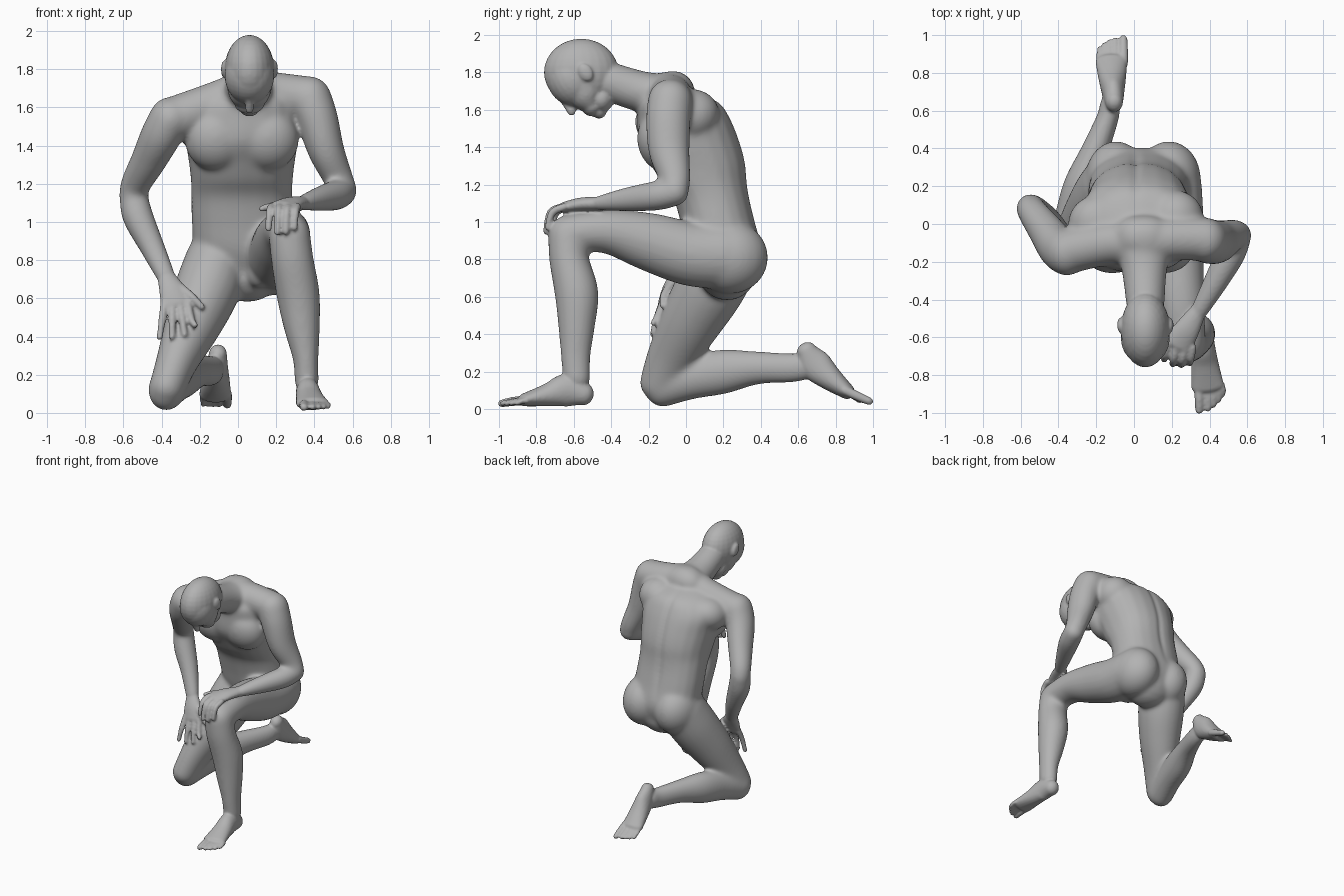
import bpy, bmesh, math
from mathutils import Vector, Matrix

bm = bmesh.new()
SEG = 20


def spow(v, e):
    return math.copysign(abs(v) ** e, v)


def limb(pts, ref=(1, 0, 0), axis=None, e=1.0):
    """Smooth closed tube through (x, y, z, half_width[, half_depth]) sections with rounded ends."""
    P = [tuple(p) if len(p) == 5 else (*p, p[3]) for p in pts]
    Q = [P[0]] + P + [P[-1]]
    path = []
    for i in range(1, len(Q) - 2):
        for k in range(5):
            t = k / 5
            path.append([0.5 * (2 * b + (c - a) * t + (2 * a - 5 * b + 4 * c - d) * t * t
                                + (3 * b - a - 3 * c + d) * t ** 3)
                         for a, b, c, d in zip(*Q[i - 1:i + 3])])
    path.append(list(P[-1]))
    tang = []
    for i in range(len(path)):
        a, b = path[max(i - 1, 0)], path[min(i + 1, len(path) - 1)]
        tang.append(Vector(axis) if axis else (Vector(b[:3]) - Vector(a[:3])).normalized())
    sec = [(Vector(p[:3]), t, p[3], p[4]) for p, t in zip(path, tang)]

    def dome(s, sign):
        c, t, a, b = s
        r = min(a, b)
        return [(c + t * sign * r * math.sin(u), t, a * math.cos(u), b * math.cos(u))
                for u in (0.35, 0.7, 1.05, 1.35)]
    sec = dome(sec[0], -1)[::-1] + sec + dome(sec[-1], 1)
    rings = []
    for c, t, a, b in sec:
        r = Vector(ref)
        s = (r - t * r.dot(t)).normalized()
        o = t.cross(s)
        rings.append([bm.verts.new(c + s * a * spow(math.cos(2 * math.pi * k / SEG), e)
                                   + o * b * spow(math.sin(2 * math.pi * k / SEG), e))
                      for k in range(SEG)])
    for r0, r1 in zip(rings, rings[1:]):
        for k in range(SEG):
            j = (k + 1) % SEG
            bm.faces.new((r0[k], r0[j], r1[j], r1[k]))
    bm.faces.new(rings[0][::-1])
    bm.faces.new(rings[-1])


def blob(c, r, tilt=0):
    """Ellipsoid, tilted about x."""
    m = Matrix.Translation(c) @ Matrix.Rotation(tilt, 4, 'X') @ Matrix.Diagonal((*r, 1))
    bmesh.ops.create_uvsphere(bm, u_segments=24, v_segments=16, radius=1, matrix=m)


def fuse(rounds):
    """Weld everything built so far into one skin, soften it and keep it as the body."""
    bmesh.ops.recalc_face_normals(bm, faces=bm.faces)
    mesh = bpy.data.meshes.new("body")
    bm.to_mesh(mesh)
    ob = bpy.data.objects.new("body", mesh)
    bpy.context.collection.objects.link(ob)
    bpy.context.view_layer.objects.active = ob
    ob.select_set(True)
    weld = ob.modifiers.new("weld", 'REMESH')
    weld.mode = 'VOXEL'
    weld.voxel_size = 0.009
    soft = ob.modifiers.new("soften", 'SMOOTH')
    soft.factor = 0.5
    soft.iterations = rounds
    for name in ("weld", "soften"):
        bpy.ops.object.modifier_apply(modifier=name)
    return ob


# torso
limb([(0.05, 0.22, 0.74, 0.18, 0.16), (0.04, 0.205, 0.85, 0.265, 0.20),
      (0.025, 0.17, 1.00, 0.268, 0.20), (0.02, 0.135, 1.13, 0.265, 0.205),
      (0.02, 0.095, 1.22, 0.268, 0.232), (0.02, 0.065, 1.31, 0.278, 0.255),
      (0.02, 0.02, 1.42, 0.295, 0.272), (0.02, -0.01, 1.55, 0.31, 0.25),
      (0.04, -0.04, 1.64, 0.26, 0.215), (0.05, -0.07, 1.69, 0.16, 0.12)], axis=(0, 0, 1), e=0.88)
# chest, shoulder blades, buttocks and groin
for x in (-0.115, 0.155):
    blob((x, -0.13, 1.43), (0.165, 0.13, 0.165), 0.25)
blob((-0.20, 0.0, 1.52), (0.15, 0.155, 0.13), 0.3)
blob((0.22, 0.03, 1.57), (0.15, 0.15, 0.14), 0.3)
blob((-0.095, 0.235, 0.81), (0.165, 0.205, 0.195))
blob((0.185, 0.235, 0.81), (0.17, 0.205, 0.195))
blob((0.11, 0.07, 0.73), (0.06, 0.08, 0.08))
# shoulder yoke
limb([(0.05, -0.10, 1.68, 0.12), (-0.12, -0.10, 1.62, 0.115), (-0.33, -0.14, 1.54, 0.12)], ref=(0, 1, 0))
limb([(0.05, -0.10, 1.685, 0.12), (0.20, -0.08, 1.67, 0.115), (0.36, -0.08, 1.65, 0.115)], ref=(0, 1, 0))
# neck
limb([(0.05, -0.12, 1.68, 0.15, 0.11), (0.055, -0.25, 1.70, 0.12, 0.11),
      (0.06, -0.42, 1.755, 0.103, 0.105)])

# upper arms and forearms
limb([(0.375, -0.085, 1.65, 0.115, 0.12), (0.415, -0.095, 1.54, 0.11, 0.12),
      (0.46, -0.09, 1.38, 0.097, 0.111), (0.52, -0.06, 1.24, 0.08, 0.086), (0.548, -0.06, 1.17, 0.076)])
limb([(0.548, -0.06, 1.16, 0.076), (0.51, -0.16, 1.14, 0.08), (0.425, -0.32, 1.12, 0.065),
      (0.34, -0.47, 1.10, 0.048, 0.04)])
limb([(-0.355, -0.155, 1.545, 0.11, 0.122), (-0.405, -0.12, 1.45, 0.107, 0.118),
      (-0.47, -0.03, 1.32, 0.093, 0.1), (-0.535, 0.06, 1.20, 0.08, 0.08), (-0.548, 0.085, 1.13, 0.076)])
limb([(-0.548, 0.085, 1.14, 0.075), (-0.525, 0.065, 1.03, 0.082), (-0.45, 0.02, 0.87, 0.067),
      (-0.375, -0.05, 0.71, 0.052, 0.042)])

# raised leg
limb([(0.19, 0.20, 0.82, 0.17, 0.18), (0.21, 0.02, 0.83, 0.16, 0.172),
      (0.225, -0.20, 0.895, 0.145, 0.156), (0.25, -0.42, 0.95, 0.125, 0.12),
      (0.27, -0.61, 0.94, 0.11, 0.105)])
limb([(0.27, -0.625, 0.93, 0.11, 0.114), (0.285, -0.625, 0.80, 0.112, 0.107),
      (0.315, -0.585, 0.62, 0.114, 0.118), (0.335, -0.585, 0.45, 0.096, 0.1),
      (0.355, -0.59, 0.28, 0.068, 0.08), (0.36, -0.585, 0.16, 0.064, 0.075)])
# kneeling leg
limb([(-0.11, 0.21, 0.80, 0.165, 0.185), (-0.16, 0.13, 0.65, 0.172, 0.186),
      (-0.235, 0.025, 0.47, 0.15, 0.166), (-0.32, -0.08, 0.27, 0.11, 0.133),
      (-0.372, -0.138, 0.13, 0.095, 0.113)])
limb([(-0.377, -0.133, 0.12, 0.095, 0.112), (-0.33, 0.02, 0.165, 0.095, 0.115),
      (-0.28, 0.20, 0.20, 0.095, 0.12), (-0.21, 0.38, 0.22, 0.075, 0.09),
      (-0.14, 0.56, 0.22, 0.06, 0.08), (-0.125, 0.64, 0.23, 0.055, 0.075)])

# blend the large masses, then press in the spine groove
core = fuse(40)
for v in core.data.vertices:
    p = v.co
    if p.y > 0.03 and 0.9 < p.z < 1.72 and abs(p.x) < 0.12:
        fade = min(1, (p.z - 0.9) / 0.2, (1.72 - p.z) / 0.1)
        p.y -= 0.012 * fade * math.exp(-((p.x - 0.01) / 0.025) ** 2)
bm.clear()
bm.from_mesh(core.data)
bpy.data.objects.remove(core)

# head, jaw and face
blob((0.06, -0.56, 1.80), (0.13, 0.20, 0.18))
blob((0.06, -0.605, 1.765), (0.13, 0.138, 0.15), 0.5)
limb([(0.06, -0.55, 1.74, 0.122, 0.13), (0.06, -0.53, 1.67, 0.11, 0.10),
      (0.06, -0.505, 1.62, 0.08, 0.055)])
blob((0.06, -0.465, 1.59), (0.05, 0.04, 0.037))
blob((0.06, -0.455, 1.66), (0.092, 0.07, 0.075))
limb([(0.06, -0.655, 1.65, 0.018), (0.06, -0.612, 1.59, 0.022)])
limb([(0.035, -0.55, 1.61, 0.016), (0.085, -0.55, 1.61, 0.016)], ref=(0, 1, 0))
for s in (-1, 1):
    blob((0.06 + s * 0.133, -0.535, 1.80), (0.016, 0.036, 0.05), 0.5)

# hand resting on the raised knee
limb([(0.34, -0.46, 1.10, 0.044, 0.036), (0.28, -0.56, 1.095, 0.068, 0.036),
      (0.235, -0.64, 1.08, 0.075, 0.031)])
for x, y, z in ((0.16, -0.645, 0.95), (0.205, -0.67, 0.93), (0.25, -0.675, 0.935), (0.295, -0.665, 0.955)):
    limb([(x + 0.015, y + 0.01, 1.08, 0.021), (x + 0.005, y - 0.05, 1.05, 0.02), (x, y - 0.073, z + 0.015, 0.017)])
limb([(0.27, -0.54, 1.09, 0.027), (0.19, -0.57, 1.085, 0.022), (0.125, -0.60, 1.07, 0.017)], ref=(0, 0, 1))

# hand hanging on the lowered thigh
limb([(-0.375, -0.05, 0.71, 0.048, 0.037), (-0.345, -0.09, 0.64, 0.07, 0.037),
      (-0.325, -0.12, 0.57, 0.078, 0.029)])
for x0, x1, z in ((-0.385, -0.41, 0.395), (-0.345, -0.345, 0.395), (-0.305, -0.28, 0.41), (-0.265, -0.225, 0.46)):
    limb([(x0, -0.12, 0.575, 0.022), ((x0 + x1) / 2, -0.155, 0.49, 0.019), (x1, -0.175, z, 0.016)])
limb([(-0.31, -0.08, 0.66, 0.027), (-0.245, -0.115, 0.61, 0.022), (-0.19, -0.125, 0.555, 0.017)])

# planted foot
limb([(0.36, -0.55, 0.08, 0.057, 0.062), (0.365, -0.64, 0.10, 0.063, 0.088),
      (0.375, -0.74, 0.075, 0.073, 0.062), (0.39, -0.86, 0.05, 0.088, 0.036)])
for x, y, r in ((0.345, -0.985, 0.025), (0.392, -0.98, 0.018), (0.422, -0.96, 0.017),
                (0.449, -0.935, 0.016), (0.472, -0.905, 0.015)):
    limb([(x - 0.005, -0.85, 0.045, r), (x, (y - 0.85) / 2, 0.042, r), (x, y, 0.03, r * 0.85)])

# trailing foot
limb([(-0.105, 0.645, 0.31, 0.047, 0.055), (-0.11, 0.69, 0.24, 0.058, 0.086),
      (-0.115, 0.77, 0.165, 0.073, 0.067), (-0.12, 0.86, 0.095, 0.085, 0.042)])
for x, y, r in ((-0.056, 0.98, 0.025), (-0.10, 0.975, 0.018), (-0.13, 0.965, 0.017),
                (-0.158, 0.95, 0.016), (-0.184, 0.93, 0.015)):
    limb([(x, 0.85, 0.10, r), (x, (y + 0.85) / 2, 0.07, r), (x, y, 0.042, r * 0.85)])

# final skin
body = fuse(4)
bm.free()
body.name = "body"
bpy.ops.object.shade_smooth()

grey = bpy.data.materials.new("grey")
grey.diffuse_color = (0.45, 0.45, 0.45, 1)
body.data.materials.clear()
body.data.materials.append(grey)
